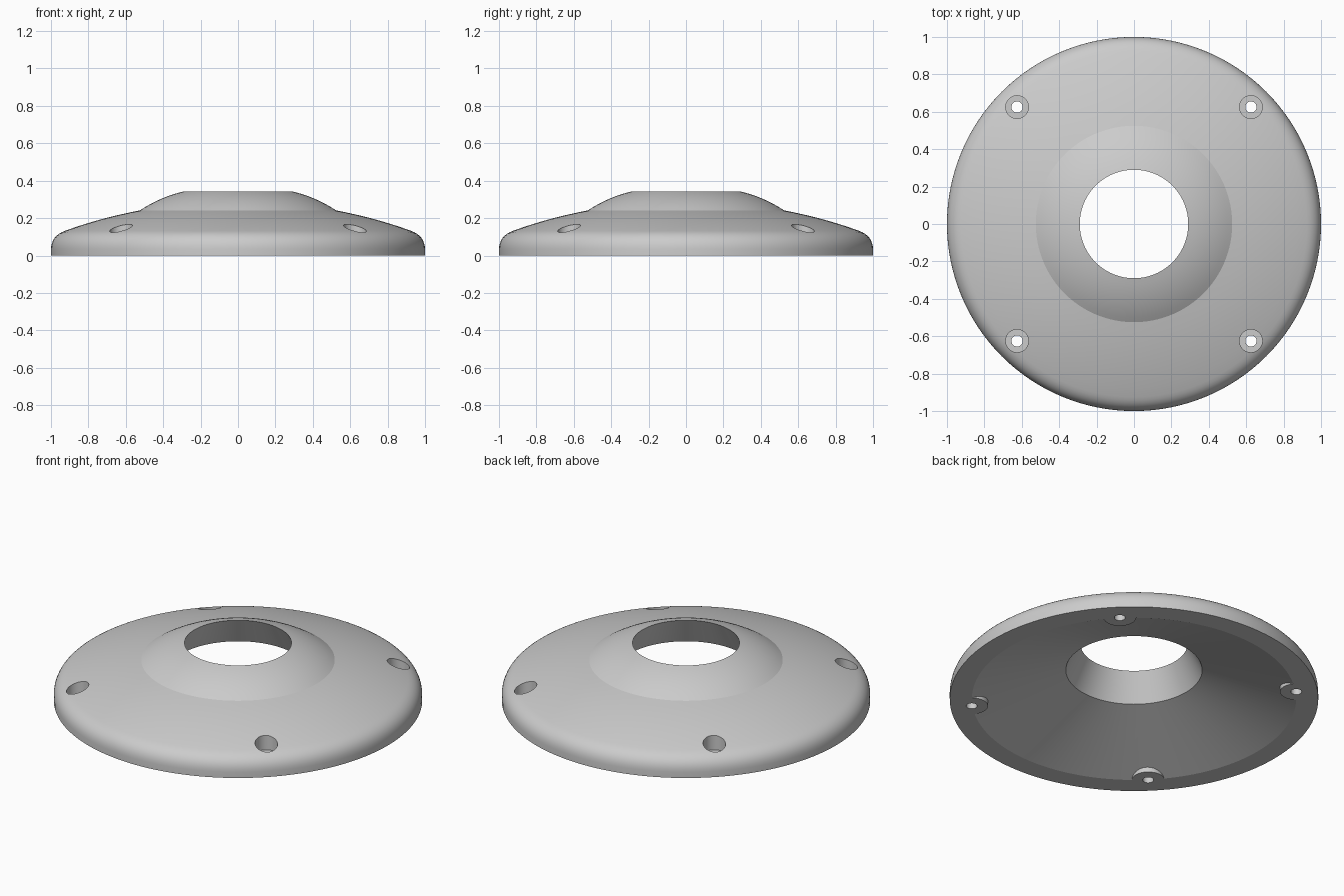
import bpy
import bmesh
from math import pi, cos, sin, radians
from mathutils import Vector

old = bpy.data.objects.get("Cube")
if old:
    bpy.data.objects.remove(old, do_unlink=True)

grey = bpy.data.materials.new("light grey")
grey.use_nodes = True
grey.diffuse_color = (0.6, 0.6, 0.6, 1)
grey.node_tree.nodes["Principled BSDF"].inputs["Base Color"].default_value = (0.6, 0.6, 0.6, 1)


def make_object(name, bm):
    bmesh.ops.recalc_face_normals(bm, faces=bm.faces)
    mesh = bpy.data.meshes.new(name)
    bm.to_mesh(mesh)
    bm.free()
    mesh.materials.append(grey)
    obj = bpy.data.objects.new(name, mesh)
    bpy.context.collection.objects.link(obj)
    return obj


def bend(start, middle, end, steps):
    """Points of a quadratic curve passing through middle at halfway."""
    a, m, c = Vector(start), Vector(middle), Vector(end)
    b = 2 * m - (a + c) / 2
    return [(1 - t) ** 2 * a + 2 * t * (1 - t) * b + t * t * c
            for t in (i / steps for i in range(steps + 1))]


def lathe(name, profile, segments=128):
    bm = bmesh.new()
    verts = [bm.verts.new((p[0], 0, p[1])) for p in profile]
    edges = [bm.edges.new((v, verts[(i + 1) % len(verts)])) for i, v in enumerate(verts)]
    bmesh.ops.spin(bm, geom=verts + edges, cent=(0, 0, 0), axis=(0, 0, 1),
                   angle=2 * pi, steps=segments, use_merge=True)
    bmesh.ops.remove_doubles(bm, verts=bm.verts, dist=1e-5)
    return make_object(name, bm)


def four_cylinders(name, radius, bottom, top):
    """One upright cylinder at each screw position."""
    bm = bmesh.new()
    for k in range(4):
        a = radians(45 + 90 * k)
        made = bmesh.ops.create_cone(bm, cap_ends=True, segments=48, radius1=radius,
                                     radius2=radius, depth=top - bottom)
        bmesh.ops.translate(bm, verts=made["verts"],
                            vec=(0.884 * cos(a), 0.884 * sin(a), (top + bottom) / 2))
    return make_object(name, bm)


# Flange section: domed hub, sloping skirt, rounded rim, hollow conical underside
profile = bend((0.29, 0.343), (0.413, 0.302), (0.525, 0.241), 8)
profile += bend((0.525, 0.241), (0.73, 0.194), (0.925, 0.132), 8)[1:]
profile += bend((0.925, 0.132), (0.98, 0.095), (1.0, 0.035), 8)[1:]
profile += [(1.0, 0.0), (0.88, 0.0), (0.37, 0.18)]
flange = lathe("flange", profile)

# Screw bosses below, then counterbores and through holes
tools = [
    (four_cylinders("screw_bosses", 0.088, 0.0, 0.06), 'UNION'),
    (four_cylinders("counterbore_cutters", 0.061, 0.08, 0.4), 'DIFFERENCE'),
    (four_cylinders("screw_hole_cutters", 0.03, -0.1, 0.2), 'DIFFERENCE'),
]
bpy.ops.object.select_all(action='DESELECT')
bpy.context.view_layer.objects.active = flange
flange.select_set(True)
for tool, operation in tools:
    mod = flange.modifiers.new(tool.name, 'BOOLEAN')
    mod.operation = operation
    mod.solver = 'EXACT'
    mod.object = tool
    bpy.ops.object.modifier_apply(modifier=mod.name)
    bpy.data.objects.remove(tool, do_unlink=True)

bpy.ops.object.shade_smooth_by_angle(angle=radians(12))
